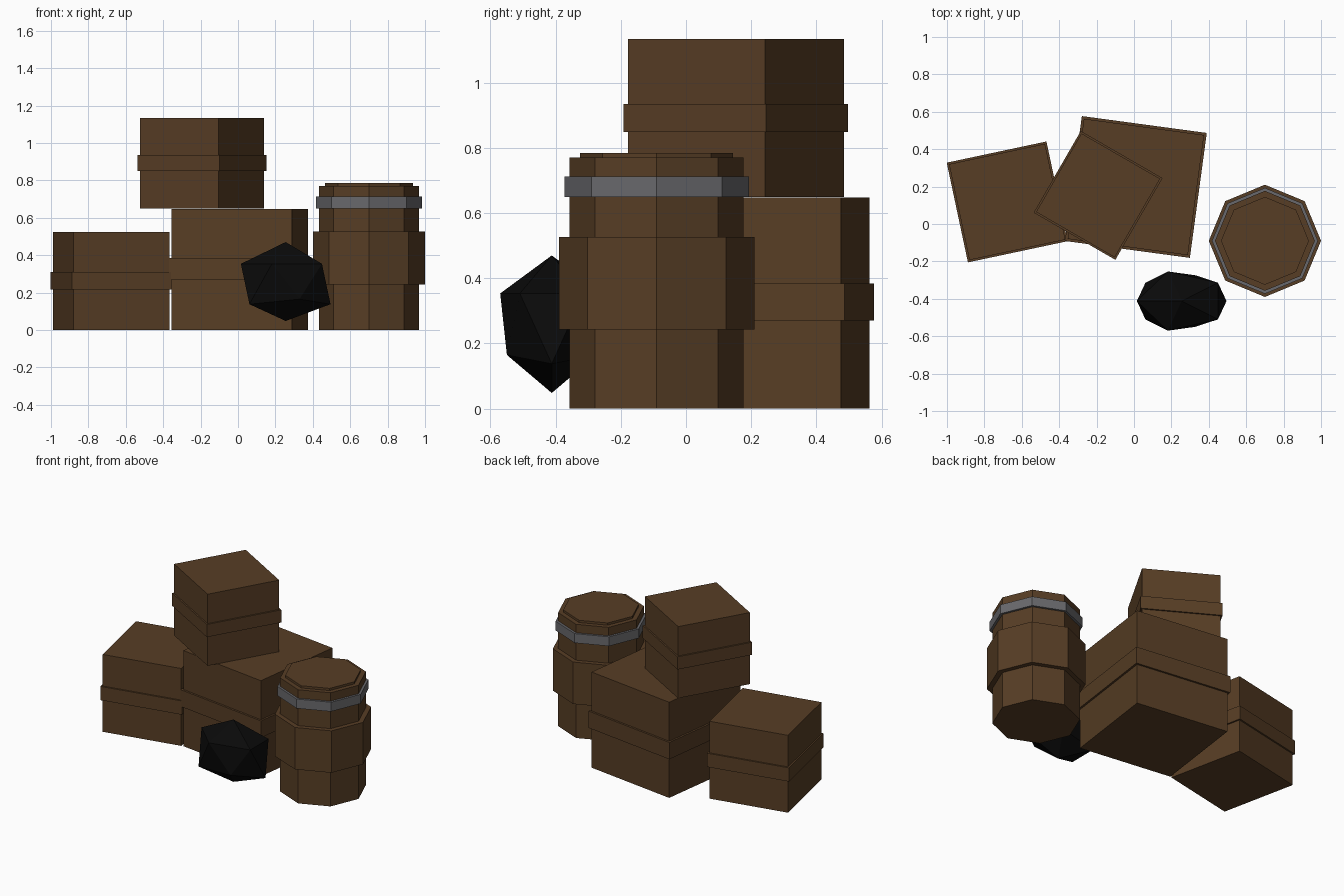
import bpy
import bmesh
from math import sin, cos, pi, radians, sqrt

old = bpy.data.objects.get("Cube")
if old:
    bpy.data.objects.remove(old, do_unlink=True)


def material(name, colour):
    mat = bpy.data.materials.new(name)
    mat.use_nodes = True
    mat.diffuse_color = (*colour, 1)
    mat.node_tree.nodes["Principled BSDF"].inputs["Base Color"].default_value = (*colour, 1)
    return mat


wood = material("brown wood", (0.095, 0.047, 0.018))
metal = material("grey metal", (0.14, 0.14, 0.15))
coal = material("black coal", (0.003, 0.003, 0.003))


def finish(bm, name, location, *mats):
    bmesh.ops.recalc_face_normals(bm, faces=bm.faces)
    mesh = bpy.data.meshes.new(name)
    bm.to_mesh(mesh)
    bm.free()
    for mat in mats:
        mesh.materials.append(mat)
    obj = bpy.data.objects.new(name, mesh)
    obj.location = location
    bpy.context.collection.objects.link(obj)
    return obj


def stepped_prism(sides, turn, profile):
    """Closed prism whose outline follows (radius, height) steps."""
    bm = bmesh.new()
    rings = [[bm.verts.new((r * cos(turn + 2 * pi * i / sides),
                            r * sin(turn + 2 * pi * i / sides), z))
              for i in range(sides)] for r, z in profile]
    for low, high in zip(rings, rings[1:]):
        for i in range(sides):
            j = (i + 1) % sides
            bm.faces.new((low[i], low[j], high[j], high[i]))
    bm.faces.new(rings[0][::-1])
    bm.faces.new(rings[-1])
    return bm


def crate(name, location, size, angle, band_low, band_high):
    body, band = size / sqrt(2), size * 1.04 / sqrt(2)
    profile = [(body, 0), (body, band_low), (band, band_low),
               (band, band_high), (body, band_high), (body, size)]
    finish(stepped_prism(4, radians(45 + angle), profile), name, location, wood)


# Crates: two on the ground, one stacked on top
crate("left_crate", (-0.678, 0.118, 0), 0.524, 12, 0.217, 0.31)
crate("large_crate", (0.01, 0.198, 0), 0.648, -7.7, 0.27, 0.384)
crate("stacked_crate", (-0.192, 0.153, 0.649), 0.485, -30, 0.2, 0.286)

# Barrel with a wide middle, a metal hoop and a raised lid
body, belly, hoop, lid = 0.267, 0.3, 0.283, 0.235
hoop_low, hoop_high = 0.65, 0.713
bm = stepped_prism(8, 0, [
    (body, 0), (body, 0.243), (belly, 0.243), (belly, 0.527), (body, 0.527),
    (body, hoop_low), (hoop, hoop_low), (hoop, hoop_high), (body, hoop_high),
    (body, 0.77), (lid, 0.77), (lid, 0.785)])
for face in bm.faces:
    if hoop_low - 0.001 < face.calc_center_median().z < hoop_high + 0.001:
        face.material_index = 1
finish(bm, "barrel", (0.7, -0.09, 0), wood, metal)

# Lump of coal: squashed icosahedron with an uneven lower half
bm = bmesh.new()
bmesh.ops.create_icosphere(bm, subdivisions=1, radius=1)
for v in bm.verts:
    v.co.x *= -0.268
    v.co.y *= 0.186
    v.co.z *= 0.211
    if -0.15 < v.co.z < 0:
        if abs(v.co.y) > 0.12:
            v.co.y *= 0.87
        else:
            v.co.z -= 0.027
finish(bm, "coal_lump", (0.255, -0.412, 0.259), coal)
